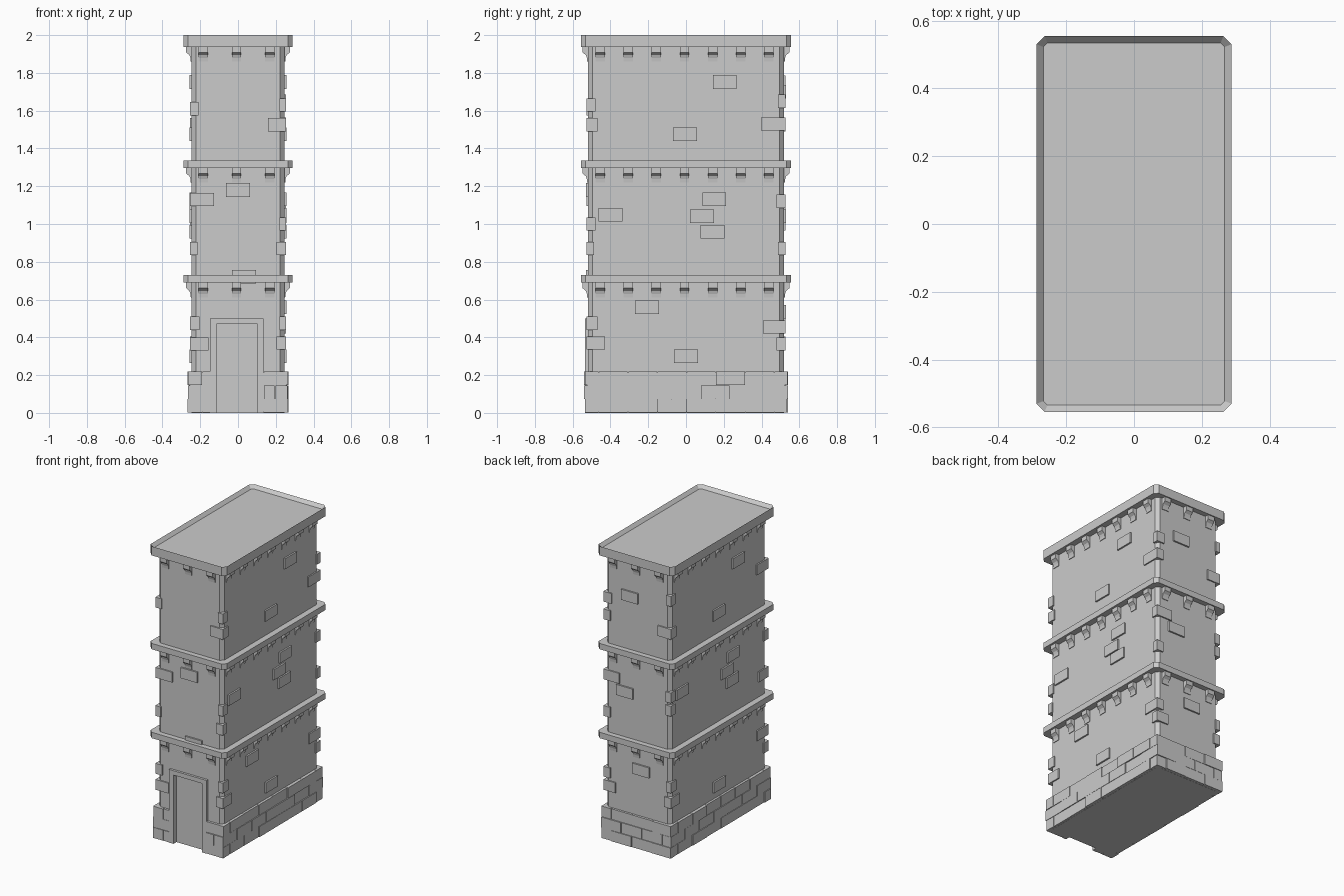
import bpy, bmesh, math, random
from mathutils import Matrix, Vector

if "Cube" in bpy.data.objects:
    bpy.data.objects.remove(bpy.data.objects["Cube"])

random.seed(4)
WX, WY = 0.246, 0.519          # wall half sizes
SIDES = [(0, WX, WY), (90, WY, WX), (180, WX, WY), (270, WY, WX)]  # angle, half width, distance


def finish(bm, name):
    bmesh.ops.recalc_face_normals(bm, faces=bm.faces)
    me = bpy.data.meshes.new(name)
    bm.to_mesh(me)
    bm.free()
    ob = bpy.data.objects.new(name, me)
    bpy.context.collection.objects.link(ob)
    return ob


def add_box(bm, lo, hi, angle=0):
    lo, hi = Vector(lo), Vector(hi)
    m = Matrix.Rotation(math.radians(angle), 4, 'Z') @ Matrix.Translation((lo + hi) / 2) @ Matrix.Diagonal((*(hi - lo), 1))
    bmesh.ops.create_cube(bm, size=1, matrix=m)


def octagon(hx, hy, c):
    return [(-hx + c, -hy), (hx - c, -hy), (hx, -hy + c), (hx, hy - c),
            (hx - c, hy), (-hx + c, hy), (-hx, hy - c), (-hx, -hy + c)]


def add_prism(bm, pts, z0, z1):
    f = bm.faces.new([bm.verts.new((x, y, z0)) for x, y in pts])
    r = bmesh.ops.extrude_face_region(bm, geom=[f])
    vs = [g for g in r['geom'] if isinstance(g, bmesh.types.BMVert)]
    bmesh.ops.translate(bm, vec=(0, 0, z1 - z0), verts=vs)
    return [g for g in r['geom'] if isinstance(g, bmesh.types.BMFace)][0]


# chamfered tower body with a wider plinth core
bm = bmesh.new()
add_prism(bm, octagon(WX, WY, 0.023), 0, 1.95)
walls = finish(bm, "tower_walls")
bm = bmesh.new()
add_prism(bm, octagon(0.259, 0.528, 0.006), 0.004, 0.215)
plinth = finish(bm, "plinth_core")

# doorway cut into walls and plinth
bm = bmesh.new()
add_box(bm, (-0.113, -0.7, -0.1), (0.102, -0.502, 0.47))
cutter = finish(bm, "door_cutter")
cutter.hide_render = True
cutter.hide_viewport = True
for ob in (walls, plinth):
    mod = ob.modifiers.new("doorway", 'BOOLEAN')
    mod.operation = 'DIFFERENCE'
    mod.object = cutter
    mod.solver = 'EXACT'

# door frame
bm = bmesh.new()
add_box(bm, (-0.147, -0.535, 0), (-0.113, -0.50, 0.50))
add_box(bm, (0.102, -0.535, 0), (0.136, -0.50, 0.50))
add_box(bm, (-0.113, -0.535, 0.47), (0.102, -0.50, 0.50))
finish(bm, "door_frame")

# cornices, the top one with a sunken roof
for name, z0, z1 in (("lower_cornice", 0.69, 0.73), ("middle_cornice", 1.297, 1.337), ("roof_cornice", 1.938, 2.0)):
    bm = bmesh.new()
    top = add_prism(bm, octagon(0.288, 0.555, 0.024), z0, z1)
    if name == "roof_cornice":
        bmesh.ops.inset_region(bm, faces=[top], thickness=0.022)
        bmesh.ops.translate(bm, vec=(0, 0, -0.022), verts=top.verts)
    finish(bm, name)

# curved corbels beneath each cornice
bm = bmesh.new()
for ztop in (0.692, 1.299, 1.94):
    for ang, half, dist in SIDES:
        rot = Matrix.Rotation(math.radians(ang), 3, 'Z')
        n = 3 if half < 0.4 else 7
        step = 0.175 if n == 3 else 0.149
        prof = [(-0.01, 0), (0.028, 0), (0.028, -0.032)]
        prof += [(0.028 - 0.024 * math.sin(t * math.pi / 8), -0.08 + 0.048 * (math.cos(t * math.pi / 8)) if t < 4 else -0.08) for t in (2, 3, 4)]
        prof += [(-0.01, -0.08)]
        for i in range(n):
            u = (i - (n - 1) / 2) * step - 0.008
            rings = [[bm.verts.new(rot @ Vector((u + s * 0.025, -dist - o, ztop + dz))) for o, dz in prof] for s in (-1, 1)]
            bm.faces.new(rings[0])
            bm.faces.new(rings[1])
            for k in range(len(prof)):
                j = (k + 1) % len(prof)
                bm.faces.new((rings[0][k], rings[0][j], rings[1][j], rings[1][k]))
finish(bm, "corbels")

# scattered raised bricks: (along wall, height) for each side
BRICKS = {
    0: [(0.0, 1.18), (0.032, 0.72)],
    90: [(0.205, 1.752), (-0.005, 1.475), (0.15, 1.13), (0.085, 1.04), (0.14, 0.96), (-0.40, 1.05), (0.0, 0.30), (-0.207, 0.56)],
    180: [(-0.058, 1.70), (-0.096, 1.04), (0.027, 0.535)],
    270: [(0.205, 1.752), (-0.005, 1.475), (0.15, 1.13), (0.085, 1.04), (0.14, 0.96), (-0.40, 1.085), (0.0, 0.30)],
}
bm = bmesh.new()
for ang, half, dist in SIDES:
    for u, z in BRICKS[ang]:
        add_box(bm, (u - 0.063, -dist - 0.011, z - 0.036), (u + 0.063, -dist + 0.02, z + 0.036), ang)
finish(bm, "raised_bricks")

# corner stones: (height, length along x, length along y)
CORNERS = {
    (-1, -1): [(0.365, 0.098, 0.05), (0.475, 0.05, 0.12), (0.87, 0.04, 0.1), (1.13, 0.127, 0.05), (1.61, 0.045, 0.125)],
    (1, -1): [(0.37, 0.05, 0.1), (0.475, 0.035, 0.06), (0.87, 0.05, 0.04), (1.0, 0.035, 0.05), (1.525, 0.095, 0.06), (1.63, 0.035, 0.05)],
    (1, 1): [(0.365, 0.09, 0.05), (0.455, 0.05, 0.12), (0.87, 0.05, 0.04), (1.12, 0.12, 0.05), (1.53, 0.05, 0.13), (1.65, 0.06, 0.04)],
    (-1, 1): [(0.37, 0.05, 0.1), (0.475, 0.035, 0.06), (1.0, 0.04, 0.05), (1.09, 0.04, 0.05), (1.525, 0.1, 0.06), (1.75, 0.035, 0.05)],
}
bm = bmesh.new()
for (sx, sy), stones in CORNERS.items():
    for z, a, b in stones:
        xs = sorted((sx * 0.255, sx * (0.255 - a)))
        ys = sorted((sy * 0.528, sy * (0.528 - b)))
        add_box(bm, (xs[0], ys[0], z - 0.035), (xs[1], ys[1], z + 0.035))
finish(bm, "corner_stones")

# plinth stones in three staggered courses, leaving the doorway free
bm = bmesh.new()
H = 0.0735
for ang, half, dist in SIDES:
    edge = half + 0.018
    for c in range(3):
        cuts = [-edge]
        u = -edge + (0.15 if c % 2 else 0.075)
        while u < edge - 0.05:
            cuts.append(u)
            u += 0.155
        cuts.append(edge)
        for a, b in zip(cuts, cuts[1:]):
            out = dist + random.uniform(0.014, 0.022)
            spans = [(a, b)]
            if ang == 0:
                spans = [(a, min(b, -0.147)), (max(a, 0.136), b)]
            for p, q in spans:
                if q - p > 0.01:
                    add_box(bm, (p + 0.0015, -out, c * H + 0.001), (q - 0.0015, -dist + 0.02, (c + 1) * H - 0.001), ang)
finish(bm, "plinth_stones")
